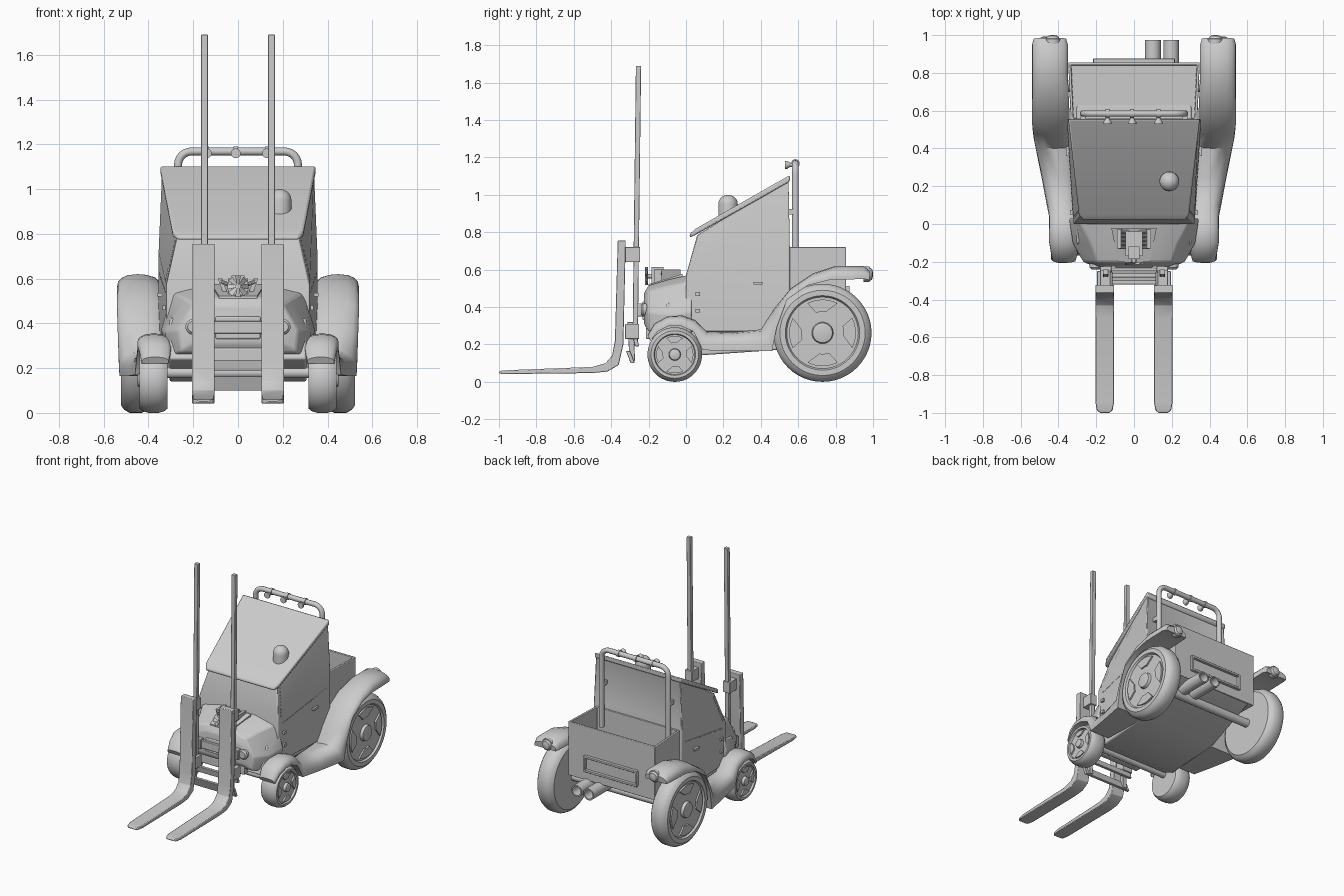
import bpy, bmesh, math
from mathutils import Vector, Matrix

if "Cube" in bpy.data.objects:
    bpy.data.objects.remove(bpy.data.objects["Cube"])


def finish(name, bm, bevel=0, mirror=False, angle=35):
    bmesh.ops.recalc_face_normals(bm, faces=bm.faces)
    me = bpy.data.meshes.new(name)
    bm.to_mesh(me)
    bm.free()
    me.polygons.foreach_set("use_smooth", [True] * len(me.polygons))
    me.set_sharp_from_angle(angle=math.radians(angle))
    ob = bpy.data.objects.new(name, me)
    bpy.context.collection.objects.link(ob)
    if bevel:
        m = ob.modifiers.new("bevel", 'BEVEL')
        m.width, m.segments, m.limit_method = bevel, 2, 'ANGLE'
    if mirror:
        ob.modifiers.new("mirror", 'MIRROR')
    return ob


def loft(bm, rings):
    vs = [[bm.verts.new(p) for p in r] for r in rings]
    n = len(vs[0])
    for a, b in zip(vs, vs[1:]):
        for i in range(n):
            j = (i + 1) % n
            bm.faces.new((a[i], a[j], b[j], b[i]))
    bm.faces.new(vs[0])
    bm.faces.new(vs[-1][::-1])


def box(bm, x0, x1, y0, y1, z0, z1):
    loft(bm, [[(x0, y0, z), (x1, y0, z), (x1, y1, z), (x0, y1, z)] for z in (z0, z1)])


def bar(bm, p0, p1, w, d):
    loft(bm, [[(x - w/2, y - d/2, z), (x + w/2, y - d/2, z), (x + w/2, y + d/2, z), (x - w/2, y + d/2, z)]
              for x, y, z in (p0, p1)])


def lathe(bm, c, axis, profile, seg=32):
    """profile: (distance along axis, radius)"""
    q = Vector((0, 0, 1)).rotation_difference(Vector(axis))
    ts = [2 * math.pi * i / seg for i in range(seg)]
    loft(bm, [[Vector(c) + q @ Vector((r * math.cos(t), r * math.sin(t), h)) for t in ts] for h, r in profile])


def sym(half, y):
    return [(x, y, z) for x, z in half] + [(-x, y, z) for x, z in half[::-1]]


# Lower chassis with sloping belly
bm = bmesh.new()
belly = [(-.17, .24), (.05, .14), (.48, .17), (.85, .33), (.85, .42), (.5, .5), (-.1, .42)]
loft(bm, [[(x, y, z) for y, z in belly] for x in (-.305, .305)])
finish("chassis", bm, .008)

# Hood with chamfered shoulders
bm = bmesh.new()
loft(bm, [sym(h, y) for y, h in (
    (-.225, [(.2, .31), (.21, .38), (.17, .45), (.1, .475)]),
    (-.2, [(.26, .27), (.27, .37), (.2, .485), (.11, .515)]),
    (-.1, [(.31, .25), (.325, .36), (.235, .51), (.13, .545)]),
    (.03, [(.32, .25), (.345, .37), (.3, .54), (.15, .575)]))])
finish("hood", bm, .01)
bm = bmesh.new()
box(bm, -.1, .1, -.232, -.2, .33, .43)
box(bm, -.2, .2, -.215, -.17, .23, .29)
finish("front_grille", bm, .006)
bm = bmesh.new()
lathe(bm, (.2, -.2, .385), (0, -1, 0), [(0, .035), (.03, .035), (.04, .025)], 20)
finish("headlights", bm, 0, True)

# Cab shell with inset rear window
bm = bmesh.new()
rings = []
for f, r in (((.32, 0, .27), (.355, .555, .27)), ((.32, 0, .57), (.355, .555, .72)),
             ((.27, .06, .785), (.34, .55, 1.085))):
    rings.append([f, r, (-r[0], r[1], r[2]), (-f[0], f[1], f[2])])
loft(bm, rings)
bmesh.ops.recalc_face_normals(bm, faces=bm.faces)
back = [f for f in bm.faces if f.normal.y > .9 and f.calc_center_median().z > .8]
bmesh.ops.inset_region(bm, faces=back, thickness=.05, depth=-.012)
finish("cab", bm, .006)

# Sloping roof
bm = bmesh.new()
loft(bm, [[(-w, y, z0), (w, y, z0), (w, y, z1), (-w, y, z1)] for y, w, z0, z1 in
          ((.02, .27, .772, .79), (.05, .292, .785, .818), (.555, .348, 1.07, 1.105))])
finish("roof", bm, .008)

# Rivet rows, hinges and door handle on cab sides
bm = bmesh.new()
for i in range(22):
    y = .06 + .44 * i / 21
    x = .32 + .063 * y
    box(bm, x - .003, x + .003, y - .006, y + .006, .53 + .19 * y - .003, .53 + .19 * y + .003)
for i in range(9):
    t = .08 + .8 * i / 8
    x, y, z = .325 - .05 * t, .03 + .06 * t, .58 + .21 * t
    box(bm, x - .005, x + .003, y - .004, y + .004, z - .006, z + .006)
box(bm, .335, .36, .36, .41, .52, .535)
for z in (.38, .47):
    box(bm, .315, .338, .05, .075, z - .01, z + .01)
finish("cab_trim", bm, 0, True)

# Open cargo bed
bm = bmesh.new()
loft(bm, [[(.335, .545, z), (.348, .855, z), (-.348, .855, z), (-.335, .545, z)] for z in (.33, .72)])
bmesh.ops.recalc_face_normals(bm, faces=bm.faces)
top = [f for f in bm.faces if f.normal.z > .9]
bmesh.ops.inset_region(bm, faces=top, thickness=.02)
hole = bmesh.ops.extrude_face_region(bm, geom=top)
bmesh.ops.delete(bm, geom=top, context='FACES_ONLY')
bmesh.ops.translate(bm, vec=(0, 0, -.25), verts=[v for v in hole['geom'] if isinstance(v, bmesh.types.BMVert)])
finish("cargo_bed", bm, .004)

# Rear plate frame
bm = bmesh.new()
for z in (.405, .505):
    box(bm, -.215, .215, .85, .875, z - .008, z + .008)
for x in (-.208, .208):
    box(bm, x - .008, x + .008, .85, .875, .405, .505)
finish("rear_plate_frame", bm, .003)

# Twin exhaust, hollow ends
bm = bmesh.new()
for x in (.1, .197):
    lathe(bm, (x, .7, .3), (0, 1, 0), [(0, .042), (.275, .042), (.275, .033), (.18, .033)], 24)
finish("exhaust_pipes", bm)

# Continuous fenders and running boards: top y,z / bottom y,z / outer x / inner x
stations = [(-.205, .25, -.19, .22, .43, .31), (-.17, .31, -.15, .27, .44, .3), (-.1, .35, -.09, .3, .45, .3),
            (-.02, .355, -.03, .3, .45, .3), (.05, .33, .04, .27, .45, .3), (.11, .27, .09, .17, .46, .3),
            (.25, .265, .25, .165, .49, .3), (.4, .28, .46, .165, .53, .3), (.47, .39, .485, .29, .535, .32),
            (.56, .5, .54, .44, .54, .34), (.68, .58, .65, .515, .54, .345), (.8, .62, .77, .545, .54, .35),
            (.95, .62, .95, .55, .54, .35), (.985, .59, .98, .545, .53, .36)]
section = [(0, 1), (0, .5), (.1, .22), (.3, .05), (.52, 0), (.75, .07), (.9, .25), (.98, .5), (1, .8), (1, 1)]
bm = bmesh.new()
loft(bm, [[(xi + (xo - xi) * u, yt + (yb - yt) * t, zt + (zb - zt) * t) for u, t in section]
          for yt, zt, yb, zb, xo, xi in stations])
finish("fenders", bm, 0, True, 50)
bm = bmesh.new()
lathe(bm, (.43, .95, .575), (0, 1, 0), [(0, .042), (.03, .042), (.032, .036), (.045, .028), (.05, .01)], 24)
finish("tail_lights", bm, 0, True)


# Wheels with tyre, dished rim, hub and four raised pads
def wheel(name, y, R, x0, x1):
    bm = bmesh.new()
    lathe(bm, (0, y, R), (1, 0, 0), [
        (x0, .7*R), (x0, .87*R), (x0 + .015, .95*R), (x0 + .04, R), (x1 - .04, R), (x1 - .015, .95*R),
        (x1, .87*R), (x1, .76*R), (x1 - .014, .73*R), (x1 - .014, .22*R), (x1 + .006, .2*R),
        (x1 + .01, .14*R)], 48)
    for k in range(4):
        arc = [k * math.pi / 2 + math.radians(-27 + 9 * i) for i in range(7)]
        pts = [(.68*R, a) for a in arc] + [(.43*R, a) for a in arc[:0:-1][1:-1]]
        loft(bm, [[(x, y + r * math.cos(a), R + r * math.sin(a)) for r, a in pts] for x in (x1 - .02, x1 - .003)])
    finish(name, bm, 0, True)


wheel("front_wheels", -.06, .146, .315, .44)
wheel("rear_wheels", .73, .262, .39, .523)
bm = bmesh.new()
lathe(bm, (0, -.06, .18), (1, 0, 0), [(-.32, .025), (.32, .025)], 16)
lathe(bm, (0, .73, .262), (1, 0, 0), [(-.4, .03), (.4, .03)], 16)
finish("axles", bm)

# Roll bar behind the cab, with clamps and lamps
cu = bpy.data.curves.new("roll_bar", 'CURVE')
cu.dimensions, cu.bevel_depth, cu.bevel_resolution, cu.use_fill_caps = '3D', .018, 3, True
pts = [(.268, .585, .6)]
pts += [(.208 + .06 * math.cos(a), .585, 1.108 + .06 * math.sin(a)) for a in [math.pi / 12 * i for i in range(7)]]
pts += [(-x, y, z) for x, y, z in pts[::-1]]
sp = cu.splines.new('POLY')
sp.points.add(len(pts) - 1)
for p, c in zip(sp.points, pts):
    p.co = (*c, 1)
bpy.context.collection.objects.link(bpy.data.objects.new("roll_bar", cu))
bm = bmesh.new()
for x in (-.14, -.01, .13):
    lathe(bm, (x - .01, .585, 1.168), (1, 0, 0), [(0, .023), (.02, .023)], 16)
    lathe(bm, (x, .575, 1.16), (0, -1, 0), [(0, .008), (.02, .012), (.035, .022), (.045, .022)], 16)
for x in (-.268, .268):
    box(bm, x - .015, x + .015, .54, .59, .895, .925)
finish("roll_bar_lamps", bm)

# Warning beacon
bm = bmesh.new()
lathe(bm, (.187, .225, 0), (0, 0, 1), [(.87, .052), (.95, .052)] + [
    (.95 + .05 * math.sin(a), .052 * math.cos(a)) for a in (.3, .6, .9, 1.2, 1.45)], 28)
finish("beacon", bm)

# Exposed engine: block, side cylinders, fan
bm = bmesh.new()
loft(bm, [[(-a, -.2, z), (a, -.2, z), (b, -.02, z + .055), (-b, -.02, z + .055)]
          for a, b, z in ((.085, .12, .49), (.085, .12, .522))])
box(bm, -.045, .045, -.17, -.04, .5, .6)
box(bm, -.03, .03, -.185, -.12, .52, .615)
for s in (-1, 1):
    for i in range(5):
        y = -.125 + i * .021
        lathe(bm, (s * .03, y, .57), (s, 0, .35), [(0, .009), (.05, .009)], 10)
    bar(bm, (s * .055, -.08, .53), (s * .08, -.08, .6), .02, .1)
finish("engine", bm)
bm = bmesh.new()
lathe(bm, (0, -.17, .565), (0, -1, 0), [(0, .012), (.05, .012)], 12)
for k in range(8):
    rot = Matrix.Translation((0, -.21, .565)) @ Matrix.Rotation(k * math.pi / 4, 4, 'Y')
    loft(bm, [[rot @ Vector(p) for p in ((-w, -.008, z), (w, .004, z), (w, .008, z), (-w, -.004, z))]
              for w, z in ((.005, .008), (.013, .048))])
finish("engine_fan", bm)

# Mast rails, brackets and cross beams
bm = bmesh.new()
bar(bm, (.15, -.272, .2), (.15, -.254, 1.69), .03, .028)
bar(bm, (.15, -.287, .11), (.15, -.298, .32), .03, .03)
box(bm, .125, .18, -.325, -.245, .64, .72)
box(bm, .115, .195, -.325, -.25, .23, .31)
box(bm, .12, .18, -.26, -.2, .35, .42)
finish("mast_rails", bm, .003, True)
bm = bmesh.new()
bar(bm, (0, -.285, .1), (0, -.31, .165), .38, .022)
bar(bm, (0, -.262, .19), (0, -.272, .235), .38, .022)
bar(bm, (0, -.24, .355), (0, -.24, .41), .36, .02)
finish("mast_cross_beams", bm, .003)

# Lifting forks
bm = bmesh.new()
loft(bm, [[(.155 - w, yt, zt), (.155 + w, yt, zt), (.155 + w, yb, zb), (.155 - w, yb, zb)]
          for yt, zt, yb, zb, w in (
    (-1, .054, -1, .046, .025), (-.985, .06, -.985, .042, .042), (-.94, .063, -.94, .042, .05),
    (-.5, .08, -.5, .047, .05), (-.43, .1, -.42, .055, .05), (-.395, .14, -.36, .09, .05),
    (-.38, .22, -.335, .2, .05), (-.365, .755, -.322, .755, .05))])
finish("forks", bm, .004, True)
